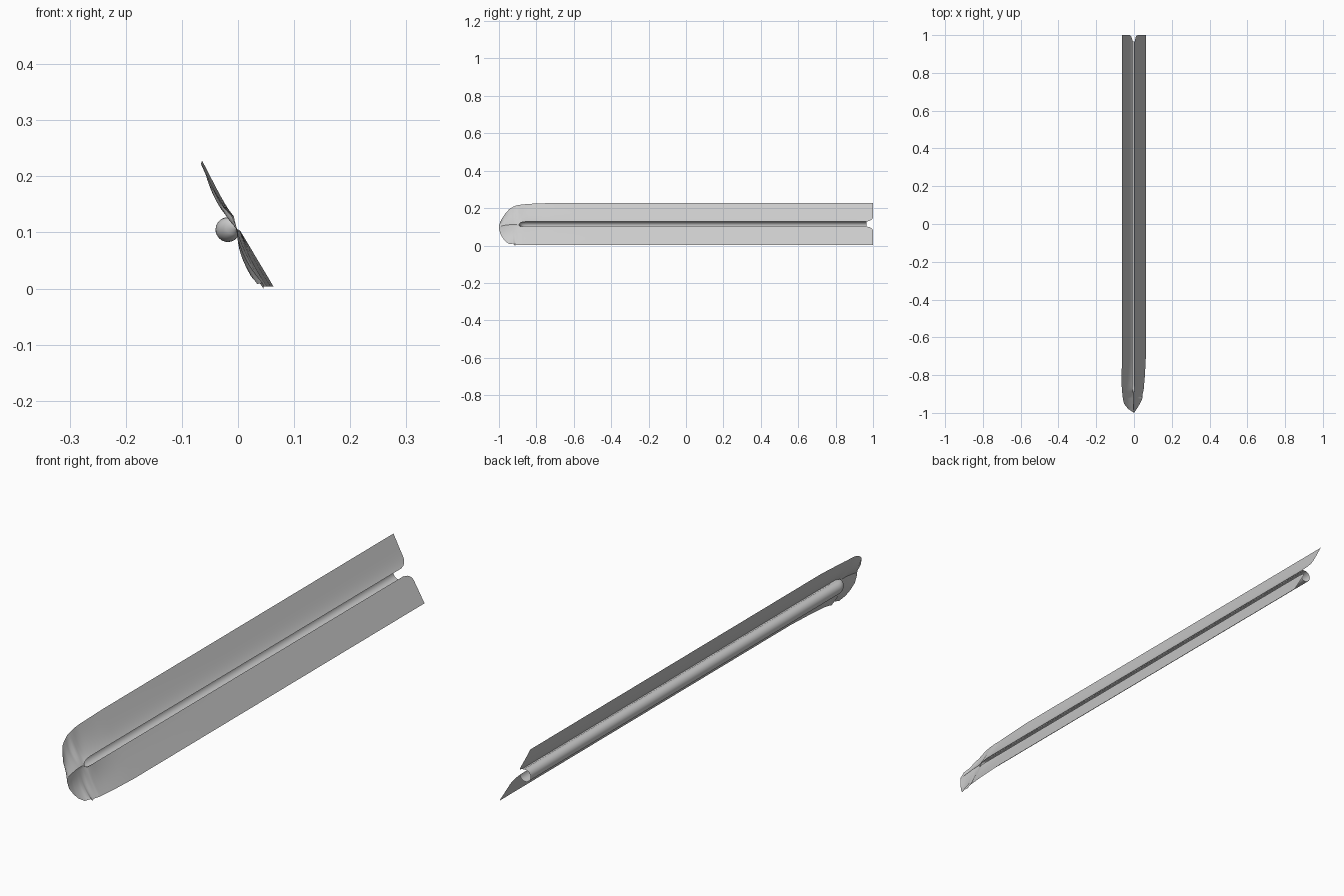
import bpy, bmesh, math

if "Cube" in bpy.data.objects:
    bpy.data.objects.remove(bpy.data.objects["Cube"])


def lerp_table(tab, x):
    if x <= tab[0][0]:
        return tab[0][1]
    for (a, va), (b, vb) in zip(tab, tab[1:]):
        if x <= b:
            return va + (vb - va) * (x - a) / (b - a)
    return tab[-1][1]


# Outline of the upper and lower edges (y, z)
TOP = [(-1, .105), (-.993, .13), (-.98, .152), (-.965, .175), (-.945, .196),
       (-.925, .209), (-.908, .216), (-.88, .221), (-.83, .225), (-.7, .23)]
BOT = [(-1, .095), (-.993, .065), (-.98, .042), (-.965, .024), (-.945, .010),
       (-.925, .012), (-.915, .002), (-.905, .006), (-.88, .006), (-.7, .006)]
# Sideways position of the upper and lower edges (y, x)
TOPX = [(-1, .0), (-.98, -.03), (-.95, -.054), (-.91, -.061), (-.85, -.066), (-.7, -.064)]
BOTX = [(-1, .0), (-.98, .014), (-.95, .032), (-.92, .046), (-.905, .044),
        (-.88, .051), (-.8, .058), (-.7, .063)]
# Bow of the sheet near the nose
BOW = [(-1, 0), (-.97, -.005), (-.92, -.008), (-.9, -.003), (-.87, -.004), (-.7, 0)]

CX, CZ, R = -.018, .107, .022
A0, A1 = math.radians(72), math.radians(355)
NW, NA = 14, 24
stations = sorted({-1, -.997, -.993, -.987, -.98, -.972, -.965, -.955, -.945, -.935,
                   -.925, -.92, -.915, -.91, -.905, -.9, -.893, -.885, -.882, -.878,
                   -.872, -.865, -.855, -.845, -.83, -.8, -.75, -.7, 0, .5, .9, 1})


def section(y):
    """One slice of the sheet: upper wing, open channel, lower wing."""
    s = max(0, min(1, (y + .89) / .04))
    s = math.sqrt(1 - (1 - s) ** 2)                    # rounded channel end
    k = max(0, min(1, (y + 1) / .07))
    k = k ** .5                                        # nose closing
    # channel mouth points, pinched together in front of the dome
    ux, uz = CX + R * math.cos(A0), CZ + R * math.sin(A0)
    lx, lz = CX + R * math.cos(A1), CZ + R * math.sin(A1)
    mx, mz = (ux + lx) / 2 * k, .1 + .012 * k
    q = s if y > -.89 else 0
    ux, uz = mx + (ux - mx) * q, mz + .003 * k + (uz - mz - .003 * k) * q
    lx, lz = mx + (lx - mx) * q, mz - .003 * k + (lz - mz + .003 * k) * q
    bow = lerp_table(BOW, y)
    pts = []

    def wing_point(ex, ez, ix, iz, t):
        b = bow * math.sin(math.pi * t)
        return (ex + (ix - ex) * t + b, ez + (iz - ez) * t + b * .3)

    tx, tz = lerp_table(TOPX, y), lerp_table(TOP, y)
    bx, bz = lerp_table(BOTX, y), lerp_table(BOT, y)
    for i in range(NW):
        t = 1 - (1 - i / NW) ** 1.5
        x, z = wing_point(tx, tz, ux, uz, t)
        pts.append((x + .006 * q * t ** 6, z))         # soft lip into channel
    for i in range(NA + 1):
        f = i / NA
        a = A0 + (A1 - A0) * f
        px, pz = CX + R * math.cos(a), CZ + R * math.sin(a)
        fx, fz = ux + (lx - ux) * f, uz + (lz - uz) * f
        pts.append((fx + (px - fx) * s, fz + (pz - fz) * s))
    for i in range(1, NW + 1):
        t = (1 - i / NW)
        t = 1 - (1 - t) if t == 0 else 1 - (i / NW) ** 1.5
        pts.append(wing_point(bx, bz, lx, lz, t))
    return pts


def rear_y(i, z):
    """Rear edge, notched back where the channel ends."""
    if NW <= i <= NW + NA:
        return .965
    d = (z - .131) if i < NW else (.103 - z)
    d = max(0, min(1, d / .025))
    return .965 + .035 * math.sqrt(1 - (1 - d) ** 2)


# Folded sheet with channel
bm = bmesh.new()
rows = []
for y in stations:
    row = []
    for i, (x, z) in enumerate(section(y)):
        yy = y
        if y > .9:
            yy = .9 + (y - .9) / .1 * (rear_y(i, z) - .9)
        row.append(bm.verts.new((x, yy, z)))
    rows.append(row)
for r0, r1 in zip(rows, rows[1:]):
    for i in range(len(r0) - 1):
        bm.faces.new((r0[i], r0[i + 1], r1[i + 1], r1[i]))
bmesh.ops.remove_doubles(bm, verts=bm.verts, dist=.0001)
bmesh.ops.recalc_face_normals(bm, faces=bm.faces)

# Rest on the ground
low = min(v.co.z for v in bm.verts)
for v in bm.verts:
    v.co.z -= low
mesh = bpy.data.meshes.new("channel_sheet")
bm.to_mesh(mesh)
bm.free()
obj = bpy.data.objects.new("channel_sheet", mesh)
bpy.context.collection.objects.link(obj)
bpy.context.view_layer.objects.active = obj
obj.select_set(True)
bpy.ops.object.shade_smooth_by_angle(angle=math.radians(35))
